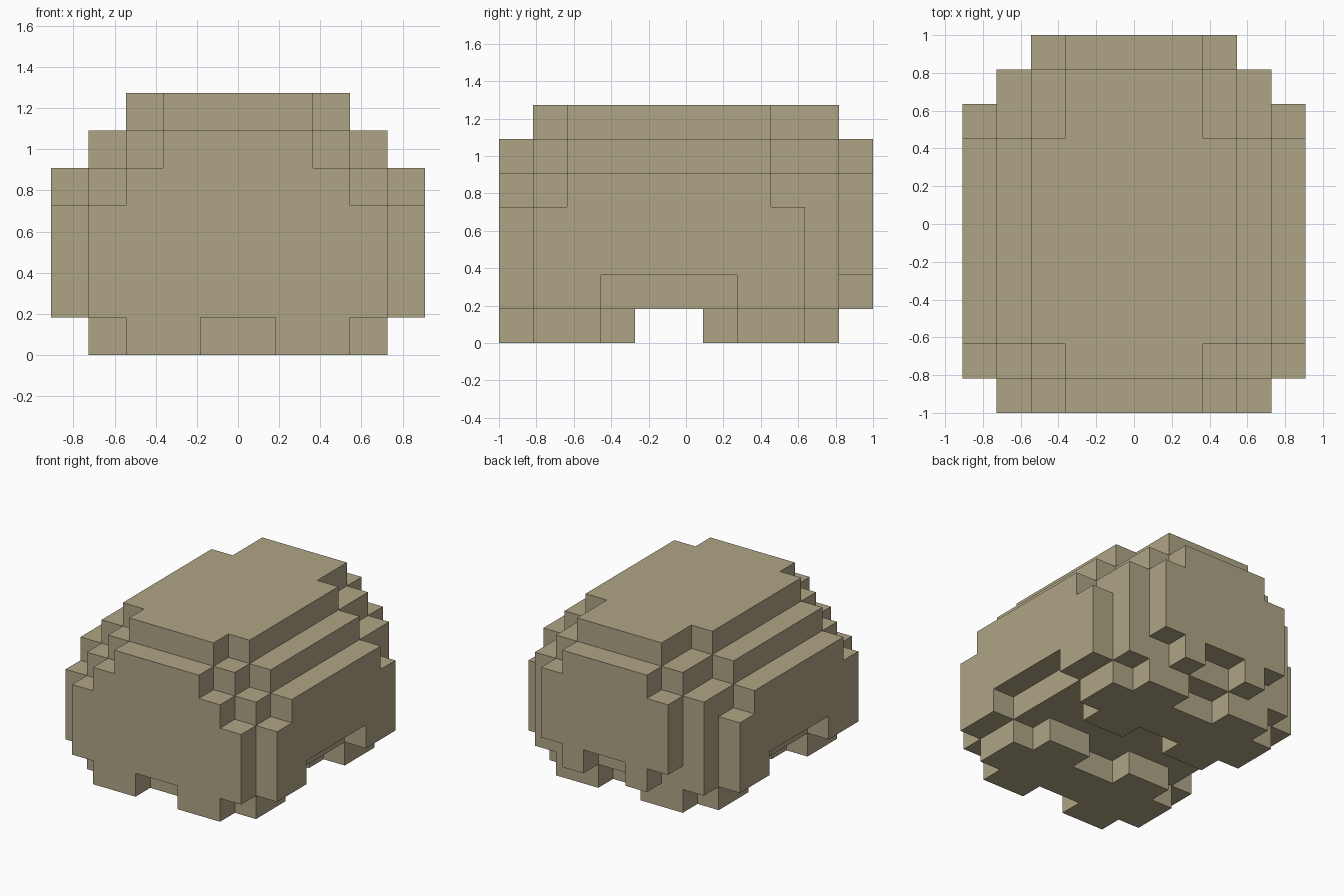
import bpy, bmesh
from mathutils import Vector

if "Cube" in bpy.data.objects:
    bpy.data.objects.remove(bpy.data.objects["Cube"])

U = 2 / 11  # edge of one block

stone = bpy.data.materials.new("khaki_stone")
stone.diffuse_color = (0.43, 0.375, 0.235, 1)
stone.use_nodes = True
stone.node_tree.nodes["Principled BSDF"].inputs["Base Color"].default_value = stone.diffuse_color


def blocks(boxes):
    """Grid cells of mirrored boxes: inner x, outer x, y range, z range."""
    cells = set()
    for xa, xb, ya, yb, za, zb in boxes:
        for x in range(xa, xb):
            for y in range(ya, yb):
                for z in range(za, zb):
                    cells.add((x, y, z))
                    cells.add((-x - 1, y, z))
    return cells


# Rounded shell: stepped slabs from core to flanks
shell = blocks([
    (0, 2, 1, 10, 6, 7), (2, 3, 2, 8, 6, 7),                       # roof
    (0, 2, 0, 11, 5, 6), (2, 3, 1, 10, 5, 6), (3, 4, 2, 8, 5, 6),  # upper step
    (0, 3, 0, 11, 4, 5), (3, 4, 1, 10, 4, 5), (4, 5, 2, 8, 4, 5),  # shoulder step
    (0, 3, 0, 11, 2, 4), (3, 4, 0, 10, 2, 4), (4, 5, 1, 9, 2, 4),  # main walls
    (0, 4, 0, 10, 1, 2),                                           # belly
    (4, 5, 1, 3, 1, 2), (4, 5, 7, 9, 1, 2),                        # sides of the arch
    (1, 2, 10, 11, 1, 2),                                          # rear tabs
])


def feet(y):
    """Pair of joined feet starting at row y."""
    return blocks([(0, 4, y + 1, y + 3, 0, 1), (1, 3, y, y + 4, 0, 1)])


parts = {"shell": shell, "front_feet": feet(0), "back_feet": feet(6)}
solid = set().union(*parts.values())


def skin(name, cells):
    """Mesh of the exposed block sides, merged into large flat faces."""
    bm = bmesh.new()
    verts = {}

    def vert(p):
        if p not in verts:
            verts[p] = bm.verts.new((p[0] * U, p[1] * U - 1, p[2] * U))
        return verts[p]

    for c in sorted(cells):
        for a in range(3):
            b, d = (a + 1) % 3, (a + 2) % 3
            for s in (0, 1):
                n = list(c)
                n[a] += 2 * s - 1
                if tuple(n) in solid:
                    continue
                ring = []
                for i, j in ((0, 0), (1, 0), (1, 1), (0, 1)):
                    p = list(c)
                    p[a] += s
                    p[b] += i
                    p[d] += j
                    ring.append(vert(tuple(p)))
                bm.faces.new(ring if s else ring[::-1])
    bmesh.ops.dissolve_limit(bm, angle_limit=0.01, verts=bm.verts, edges=bm.edges)
    mesh = bpy.data.meshes.new(name)
    bm.to_mesh(mesh)
    bm.free()
    mesh.materials.append(stone)
    bpy.context.collection.objects.link(bpy.data.objects.new(name, mesh))


for name, cells in parts.items():
    skin(name, cells)
